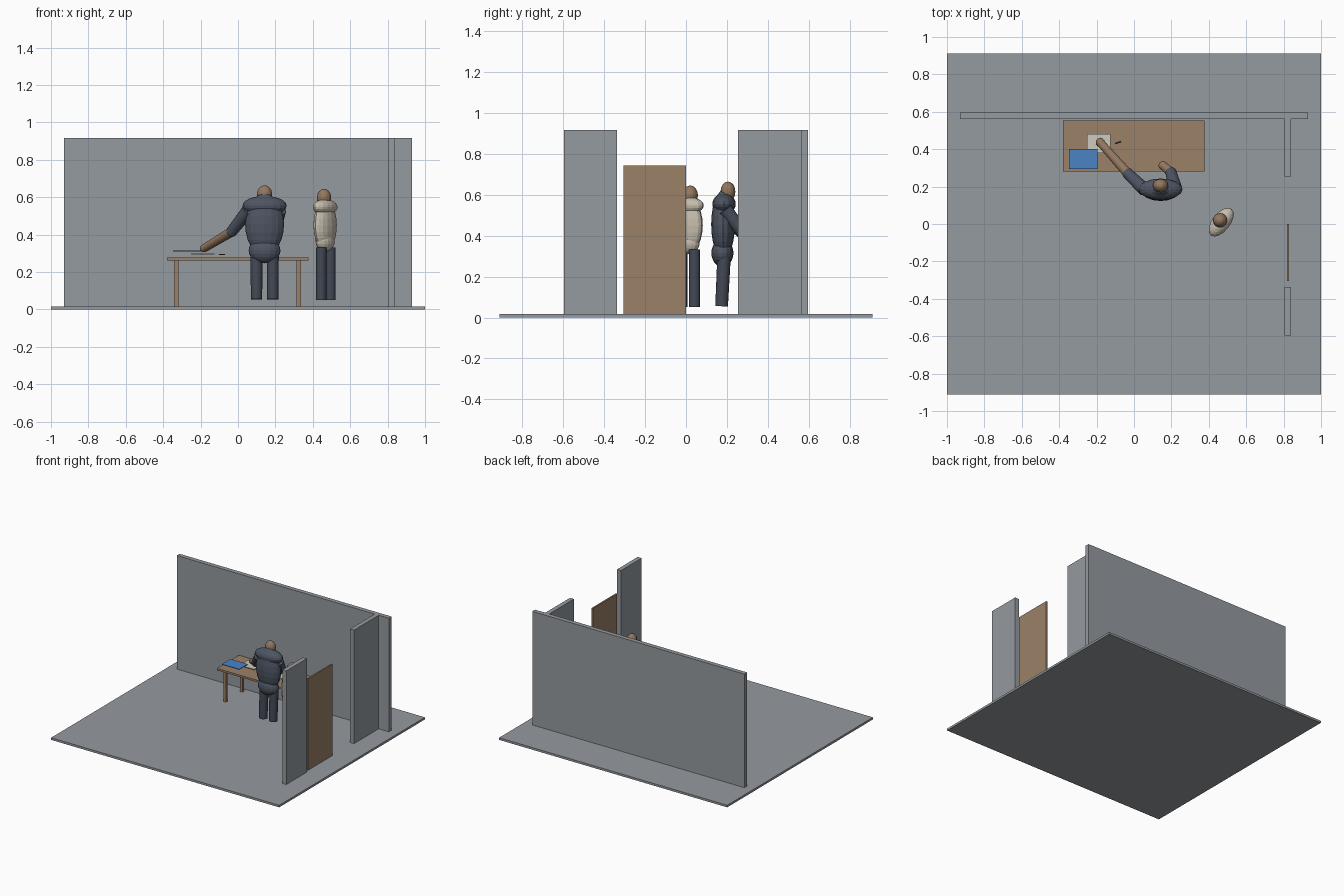
import bpy, math
from mathutils import Vector

if "Cube" in bpy.data.objects:
    bpy.data.objects.remove(bpy.data.objects["Cube"], do_unlink=True)


def material(name, rgb):
    m = bpy.data.materials.new(name)
    m.use_nodes = True
    m.diffuse_color = (*rgb, 1)
    m.node_tree.nodes["Principled BSDF"].inputs["Base Color"].default_value = (*rgb, 1)
    return m


GREY = material("plaster grey", (0.30, 0.325, 0.35))
WOOD = material("wood brown", (0.33, 0.22, 0.14))
JACKET = material("jacket slate", (0.075, 0.09, 0.125))
TROUSERS = material("trouser slate", (0.055, 0.065, 0.09))
CREAM = material("cream cloth", (0.56, 0.51, 0.42))
PAPER = material("paper white", (0.62, 0.60, 0.52))
SKIN = material("skin tan", (0.29, 0.185, 0.115))
BLUE = material("folder blue", (0.07, 0.23, 0.56))


def finish(name, mat):
    ob = bpy.context.object
    ob.name = name
    ob.data.materials.append(mat)
    return ob


def box(name, mat, x, y, z):
    """Box from (min, max) pairs on each axis."""
    spans = (x, y, z)
    bpy.ops.mesh.primitive_cube_add(size=1, location=[sum(s) / 2 for s in spans])
    ob = finish(name, mat)
    ob.scale = [s[1] - s[0] for s in spans]
    return ob


def ellipsoid(name, mat, centre, radii, turn=0):
    bpy.ops.mesh.primitive_uv_sphere_add(segments=16, ring_count=12, radius=1, location=centre)
    ob = finish(name, mat)
    ob.scale = radii
    ob.rotation_euler.z = math.radians(turn)
    return ob


def limb(name, mat, start, end, r1, r2):
    """Tapered cylinder between two points."""
    a, b = Vector(start), Vector(end)
    bpy.ops.mesh.primitive_cone_add(vertices=14, radius1=r1, radius2=r2,
                                    depth=(b - a).length, location=(a + b) / 2)
    ob = finish(name, mat)
    ob.rotation_euler = (b - a).to_track_quat('Z', 'Y').to_euler()
    bpy.ops.object.shade_smooth_by_angle(angle=math.radians(30))
    return ob


# Room
FLOOR, TOP = 0.017, 0.917
box("floor", GREY, (-1, 1), (-0.912, 0.912), (0, FLOOR))
box("back_wall", GREY, (-0.93, 0.93), (0.562, 0.597), (FLOOR, TOP))
box("side_wall_rear", GREY, (0.805, 0.84), (0.253, 0.562), (FLOOR, TOP))
box("side_wall_front", GREY, (0.805, 0.84), (-0.595, -0.337), (FLOOR, TOP))
box("door", WOOD, (0.817, 0.829), (-0.305, 0), (FLOOR, 0.742))

# Table
box("table_top", WOOD, (-0.38, 0.376), (0.28, 0.554), (0.262, 0.277))
for side, x in (("right", -0.33), ("left", 0.325)):
    for end, y in (("front", 0.315), ("back", 0.52)):
        box(f"table_leg_{end}_{side}", WOOD, (x - 0.011, x + 0.011),
            (y - 0.011, y + 0.011), (FLOOR, 0.262))

# Items on the table
box("folder", BLUE, (-0.347, -0.196), (0.295, 0.402), (0.309, 0.314))
box("paper_sheet", PAPER, (-0.25, -0.125), (0.38, 0.482), (0.294, 0.300))
limb("pen", JACKET, (-0.10, 0.43, 0.293), (-0.07, 0.44, 0.293), 0.003, 0.003)

# Worker at the table
wx, wy = 0.142, 0.183
ellipsoid("worker_hips", JACKET, (wx, wy - 0.005, 0.315), (0.085, 0.054, 0.068))
ellipsoid("worker_torso", JACKET, (wx, wy - 0.002, 0.455), (0.104, 0.058, 0.165))
ellipsoid("worker_shoulders", JACKET, (wx, wy + 0.003, 0.555), (0.118, 0.057, 0.052))
ellipsoid("worker_head", SKIN, (wx, 0.205, 0.615), (0.041, 0.036, 0.049))
for side, x in (("right", wx - 0.043), ("left", wx + 0.044)):
    limb(f"worker_leg_{side}", TROUSERS, (x, 0.174, 0.055), (x, 0.186, 0.30), 0.031, 0.033)

arms = {
    "right": ((0.055, 0.185, 0.53), (-0.035, 0.272, 0.415), (-0.18, 0.435, 0.328)),
    "left": ((0.222, 0.190, 0.53), (0.197, 0.278, 0.415), (0.155, 0.312, 0.385)),
}
for side, (shoulder, elbow, hand) in arms.items():
    limb(f"worker_sleeve_{side}", JACKET, shoulder, elbow, 0.036, 0.030)
    ellipsoid(f"worker_elbow_{side}", JACKET, elbow, (0.028,) * 3)
    limb(f"worker_forearm_{side}", SKIN, elbow, hand, 0.026, 0.022)
    ellipsoid(f"worker_hand_{side}", SKIN, hand, (0.024, 0.024, 0.021))

# Visitor standing near the door, turned sideways
vx, vy, turn = 0.466, 0.010, 52
along = Vector((math.cos(math.radians(turn)), math.sin(math.radians(turn)), 0))
ellipsoid("visitor_hips", CREAM, (vx, vy, 0.365), (0.064, 0.042, 0.055), turn)
ellipsoid("visitor_torso", CREAM, (vx, vy, 0.45), (0.084, 0.046, 0.135), turn)
ellipsoid("visitor_shoulders", CREAM, (vx, vy, 0.547), (0.090, 0.048, 0.042), turn)
ellipsoid("visitor_head", SKIN, (0.46, 0.02, 0.597), (0.038, 0.038, 0.048))
for side, s in (("right", -0.040), ("left", 0.040)):
    foot = Vector((vx + 0.004, vy, 0.052)) + along * s
    limb(f"visitor_leg_{side}", TROUSERS, foot, foot + Vector((0, 0, 0.28)), 0.028, 0.028)
